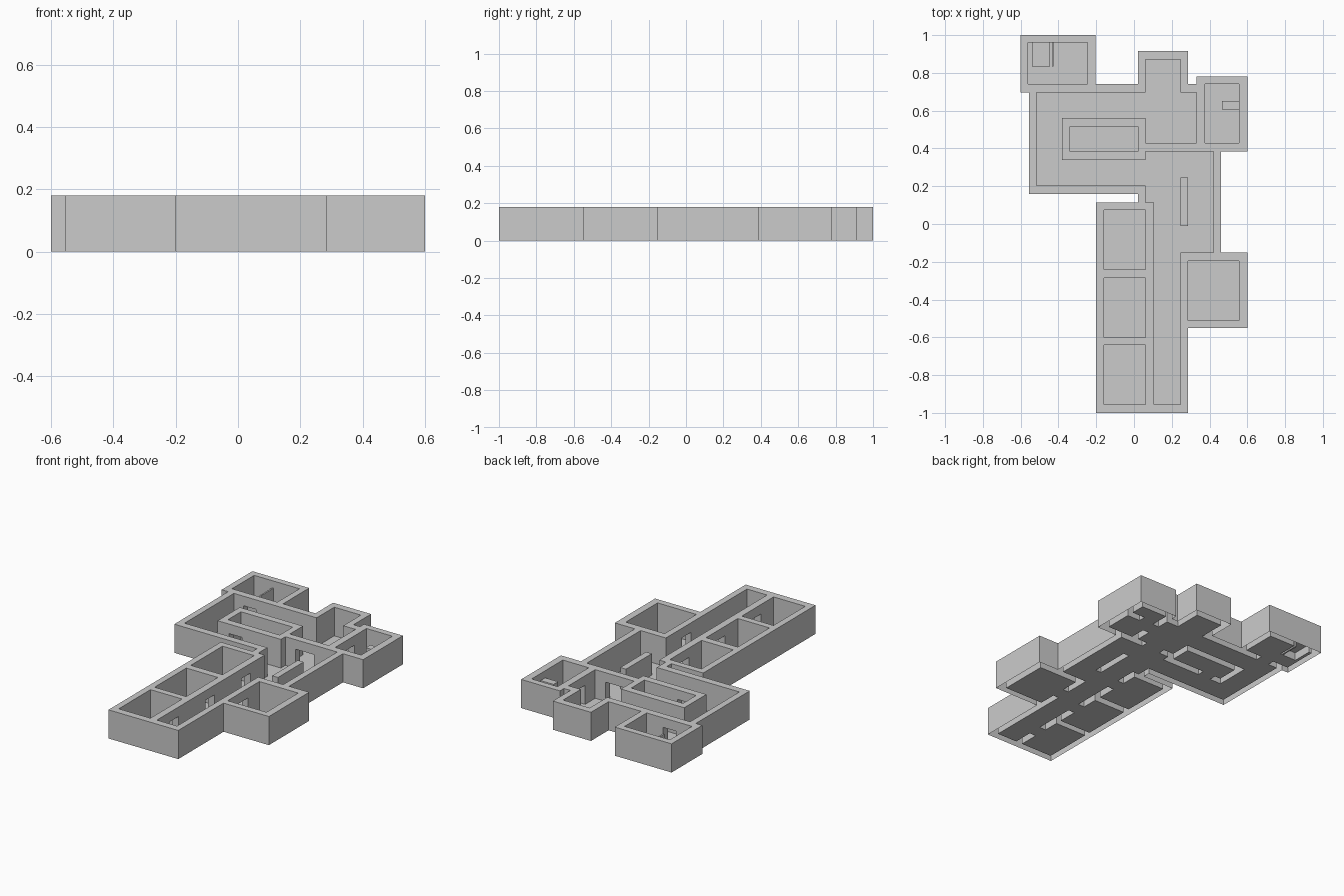
import bpy, bmesh

if "Cube" in bpy.data.objects:
    bpy.data.objects.remove(bpy.data.objects["Cube"])

H, DOOR, LOW, BED = 0.18, 0.12, 0.135, 0.05
ZS = [0, BED, DOOR, LOW, H]
EMPTY = (0, 0)
WALL = (0, H)
LINTEL = (DOOR, H)

# Building footprint (x0, x1, y0, y1), solid wall before rooms are carved
footprint = [
    (-.60, -.205, .695, 1.0), (-.555, .33, .16, .74), (.02, .285, .70, .915),
    (.33, .60, .385, .78), (.02, .46, -.15, .43), (-.20, .285, -1.0, .115),
    (.245, .60, -.55, -.15)]
# Rooms and halls
rooms = [
    (-.56, -.245, .74, .96), (-.515, .06, .205, .695), (.06, .33, .43, .695),
    (.06, .245, .43, .87), (.06, .42, .115, .385), (.105, .42, -.15, .385),
    (.105, .245, -.955, -.15), (.375, .555, .43, .74), (.285, .555, -.51, -.195)]
cells = [(-.16, .06, y, y + .315) for y in (-.955, -.60, -.24)]
core = (-.38, .06, .34, .56)
core_room = (-.34, .02, .385, .515)
# Door openings
doors = [(.06, .105, y, y + .09) for y in (-.83, -.475, -.115)] + [
    (.245, .285, -.40, -.31), (.33, .375, .53, .62), (.13, .26, .385, .43),
    (-.45, -.36, .695, .74), (-.30, -.21, .34, .385)]
# Low partitions and built-in block
partitions = [(.245, .285, -.01, .245), (.465, .555, .605, .65),
              (-.435, -.425, .835, .96)]
block = (-.54, -.445, .835, .96)

# Paint order: later rectangles replace earlier ones
paint = ([(r, WALL) for r in footprint] + [(r, EMPTY) for r in rooms + cells]
         + [(core, WALL), (core_room, EMPTY)] + [(r, LINTEL) for r in doors]
         + [(r, (0, LOW)) for r in partitions] + [(block, (0, BED))])
xs = sorted({v for r, _ in paint for v in r[:2]})
ys = sorted({v for r, _ in paint for v in r[2:]})


def span(i, j):
    """Solid height range of a plan tile, or None outside the building."""
    if not (0 <= i < len(xs) - 1 and 0 <= j < len(ys) - 1):
        return None
    x, y = (xs[i] + xs[i + 1]) / 2, (ys[j] + ys[j + 1]) / 2
    found = None
    for (x0, x1, y0, y1), s in paint:
        if x0 < x < x1 and y0 < y < y1:
            found = s
    return found


plan = {(i, j): span(i, j) for i in range(-1, len(xs)) for j in range(-1, len(ys))}


def solid(i, j, k):
    s = plan[i, j]
    return bool(s) and 0 <= k < len(ZS) - 1 and s[0] <= ZS[k] and ZS[k + 1] <= s[1]


def make_object(name, quads):
    bm = bmesh.new()
    for q in quads:
        bm.faces.new([bm.verts.new(p) for p in q])
    bmesh.ops.remove_doubles(bm, verts=bm.verts, dist=1e-5)
    bmesh.ops.dissolve_limit(bm, angle_limit=0.01, verts=bm.verts, edges=bm.edges)
    bmesh.ops.triangulate(bm, faces=[f for f in bm.faces if len(f.verts) > 4])
    me = bpy.data.meshes.new(name)
    bm.to_mesh(me)
    bm.free()
    bpy.context.collection.objects.link(bpy.data.objects.new(name, me))


walls, floor = [], []
for i in range(len(xs) - 1):
    for j in range(len(ys) - 1):
        if plan[i, j] is None:
            continue
        x0, x1, y0, y1 = xs[i], xs[i + 1], ys[j], ys[j + 1]
        ring = [(x0, y0), (x1, y0), (x1, y1), (x0, y1)]
        # Floor fills every tile with no solid at ground level
        if not solid(i, j, 0):
            floor.append([(x, y, 0) for x, y in ring])
        for k in range(len(ZS) - 1):
            if not solid(i, j, k):
                continue
            z0, z1 = ZS[k], ZS[k + 1]
            # Wall tops and door heads; wall undersides stay open
            if not solid(i, j, k + 1):
                walls.append([(x, y, z1) for x, y in ring])
            if k > 0 and not solid(i, j, k - 1):
                walls.append([(x, y, z0) for x, y in reversed(ring)])
            # Wall sides facing open tiles
            for n, (di, dj) in enumerate([(0, -1), (1, 0), (0, 1), (-1, 0)]):
                if not solid(i + di, j + dj, k):
                    a, b = ring[n], ring[(n + 1) % 4]
                    walls.append([(*a, z0), (*b, z0), (*b, z1), (*a, z1)])

make_object("walls", walls)
make_object("floor", floor)
